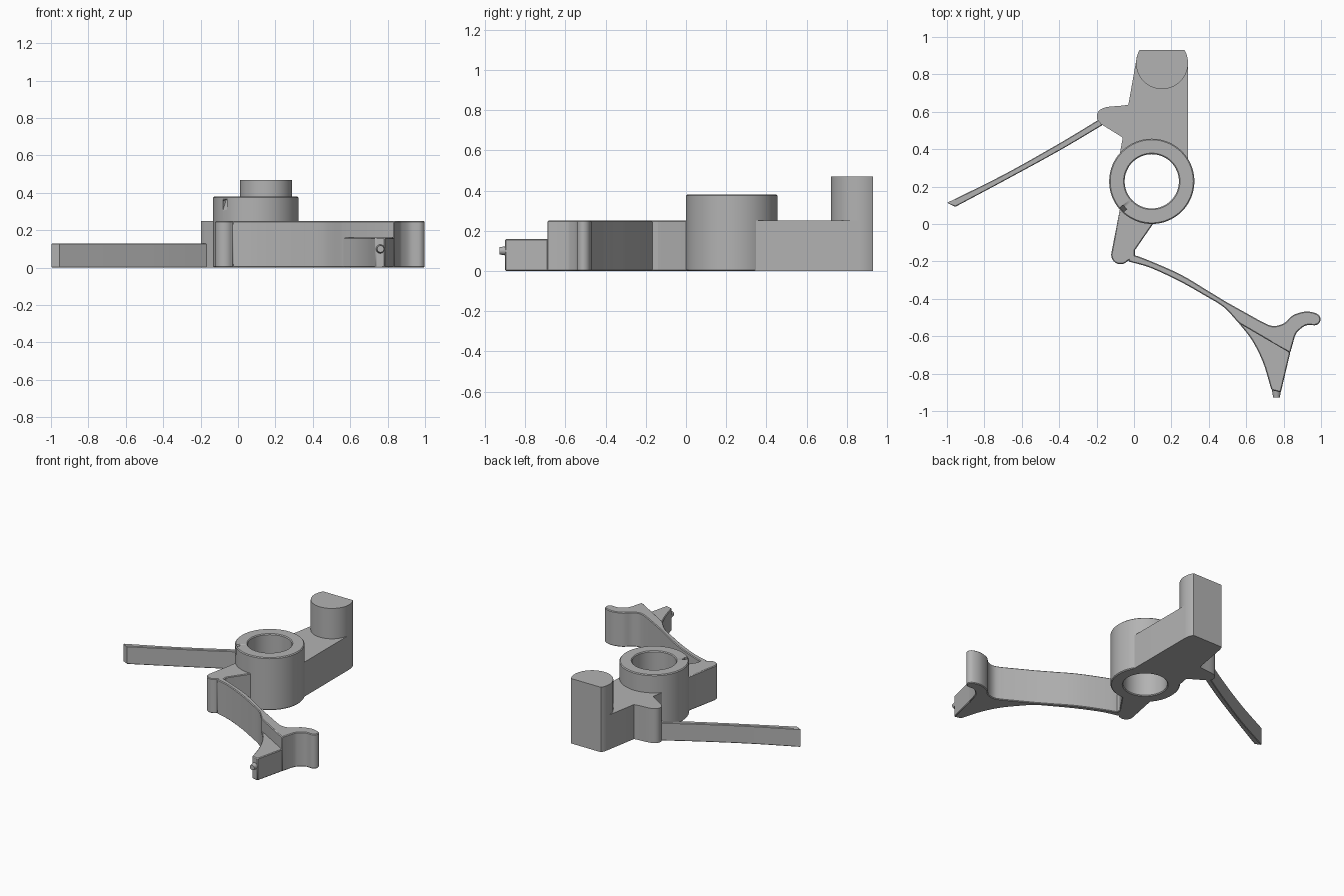
import bpy, bmesh
from math import sin, cos, pi, radians
from mathutils import Vector

if "Cube" in bpy.data.objects:
    bpy.data.objects.remove(bpy.data.objects["Cube"])

grey = bpy.data.materials.new("plain grey")
grey.use_nodes = True
grey.diffuse_color = (0.45, 0.45, 0.45, 1)
grey.node_tree.nodes["Principled BSDF"].inputs["Base Color"].default_value = grey.diffuse_color


def arc(cx, cy, r, start, end, n=16):
    """Points on an arc, angles in degrees."""
    angles = [radians(start + (end - start) * i / n) for i in range(n + 1)]
    return [(cx + r * cos(a), cy + r * sin(a)) for a in angles]


def smooth(points, n=5):
    """Catmull-Rom curve through the given points."""
    p = [Vector(q) for q in points]
    p = [2 * p[0] - p[1]] + p + [2 * p[-1] - p[-2]]
    out = []
    for a, b, c, d in zip(p, p[1:], p[2:], p[3:]):
        for i in range(n):
            t = i / n
            v = 2 * b + (c - a) * t + (2 * a - 5 * b + 4 * c - d) * t**2 + (3 * b - a - 3 * c + d) * t**3
            out.append(tuple(v / 2))
    return out + [tuple(p[-2])]


def finish(name, bm, bevel=0):
    bmesh.ops.recalc_face_normals(bm, faces=bm.faces)
    mesh = bpy.data.meshes.new(name)
    bm.to_mesh(mesh)
    bm.free()
    mesh.materials.append(grey)
    ob = bpy.data.objects.new(name, mesh)
    bpy.context.collection.objects.link(ob)
    bpy.ops.object.select_all(action='DESELECT')
    ob.select_set(True)
    bpy.context.view_layer.objects.active = ob
    bpy.ops.object.shade_smooth_by_angle(angle=radians(30))
    if bevel:
        mod = ob.modifiers.new("chamfer", 'BEVEL')
        mod.width = bevel
        mod.segments = 1
        mod.limit_method = 'ANGLE'
        mod.angle_limit = radians(60)
    return ob


def prism(name, outline, z0, z1, bevel=0):
    """Extrude a plan outline from z0 to z1."""
    bm = bmesh.new()
    face = bm.faces.new([bm.verts.new((x, y, z0)) for x, y in outline])
    top = bmesh.ops.extrude_face_region(bm, geom=[face])["geom"]
    verts = [v for v in top if isinstance(v, bmesh.types.BMVert)]
    bmesh.ops.translate(bm, verts=verts, vec=(0, 0, z1 - z0))
    return finish(name, bm, bevel)


# Hub ring, turned from a rectangular section
hub = Vector((0.095, 0.228, 0))
bm = bmesh.new()
section = [(0.145, 0), (0.228, 0), (0.228, 0.38), (0.145, 0.38)]
verts = [bm.verts.new((r, 0, z)) for r, z in section]
edges = [bm.edges.new((verts[i], verts[(i + 1) % 4])) for i in range(4)]
bmesh.ops.spin(bm, geom=verts + edges, axis=(0, 0, 1), cent=(0, 0, 0),
               steps=64, angle=2 * pi, use_merge=True)
bmesh.ops.remove_doubles(bm, verts=bm.verts, dist=0.0001)
bmesh.ops.translate(bm, verts=bm.verts, vec=hub)
ring = finish("hub_ring", bm, 0.006)

# Slanted shallow groove on the ring
bm = bmesh.new()
bmesh.ops.create_cube(bm, size=1)
bmesh.ops.scale(bm, verts=bm.verts, vec=(0.02, 0.03, 0.3))
groove = finish("groove_cutter", bm)
groove.location = (-0.075, 0.068, 0.32)
groove.rotation_euler = (0, radians(22), radians(40))
groove.hide_render = True
groove.hide_set(True)
cut = ring.modifiers.new("groove", 'BOOLEAN')
cut.object = groove
cut.operation = 'DIFFERENCE'

# Rear block with side lug; its inner edge hides inside the ring wall
post_arc = arc(0.15, 0.86, 0.139, 0, 30.3, 6)
block = [(0.289, 0.34)] + post_arc
block += arc(0.15, 0.86, 0.139, 149.7, 174, 6) + [(-0.03, 0.638)]
block += smooth([(-0.06, 0.633), (-0.15, 0.624), (-0.19, 0.602), (-0.198, 0.565), (-0.178, 0.535)])
block += [(-0.06, 0.462), (-0.075, 0.38)]
block += arc(hub.x, hub.y, 0.19, 140, 35, 16)
prism("rear_block", block, 0, 0.25)

# Upright post with a flat back
prism("rear_post", arc(0.15, 0.86, 0.139, 149.7, 390.3, 40), 0.2, 0.47)

# Front arm with a rounded end
front = arc(hub.x, hub.y, 0.19, 212, 282, 12) + [(0.105, 0.005), (0.005, -0.14), (0.005, -0.18)]
front += arc(-0.072, -0.165, 0.05, 320, 170, 14)
prism("front_arm", front, 0, 0.25, 0.005)

# Curved spring arm, ending in a hooked head
upper = smooth([(-0.03, -0.158), (0.055, -0.185), (0.245, -0.268), (0.40, -0.36), (0.49, -0.415)])
hook = smooth([(0.68, -0.521), (0.74, -0.545), (0.80, -0.532), (0.85, -0.488), (0.92, -0.468),
               (0.98, -0.481), (0.998, -0.512), (0.975, -0.54), (0.92, -0.542),
               (0.875, -0.575), (0.86, -0.60)])
lower = smooth([(0.56, -0.53), (0.48, -0.445), (0.38, -0.383), (0.245, -0.307),
                (0.09, -0.235), (-0.03, -0.2)])
prism("spring_arm", upper + hook + [(0.835, -0.69)] + lower, 0, 0.25, 0.005)

# Lower stepped toe in front of the head
toe = smooth([(0.56, -0.53), (0.63, -0.62), (0.69, -0.74), (0.735, -0.888)])
prism("toe", toe + [(0.785, -0.9), (0.835, -0.69), (0.80, -0.62)], 0, 0.16, 0.005)

# Small tapered pin on the toe
bm = bmesh.new()
bmesh.ops.create_cone(bm, cap_ends=True, segments=20, radius1=0.028, radius2=0.018, depth=0.06)
pin = finish("toe_pin", bm)
pin.location = (0.762, -0.897, 0.10)
pin.rotation_euler = (radians(90), 0, 0)

# Thin side arm, lower than the rest
side = smooth([(-0.16, 0.575), (-0.4, 0.43), (-0.7, 0.262), (-1.0, 0.113)])
side += smooth([(-0.955, 0.092), (-0.7, 0.228), (-0.4, 0.392), (-0.15, 0.54)])
prism("side_arm", side, 0, 0.13, 0.004)
